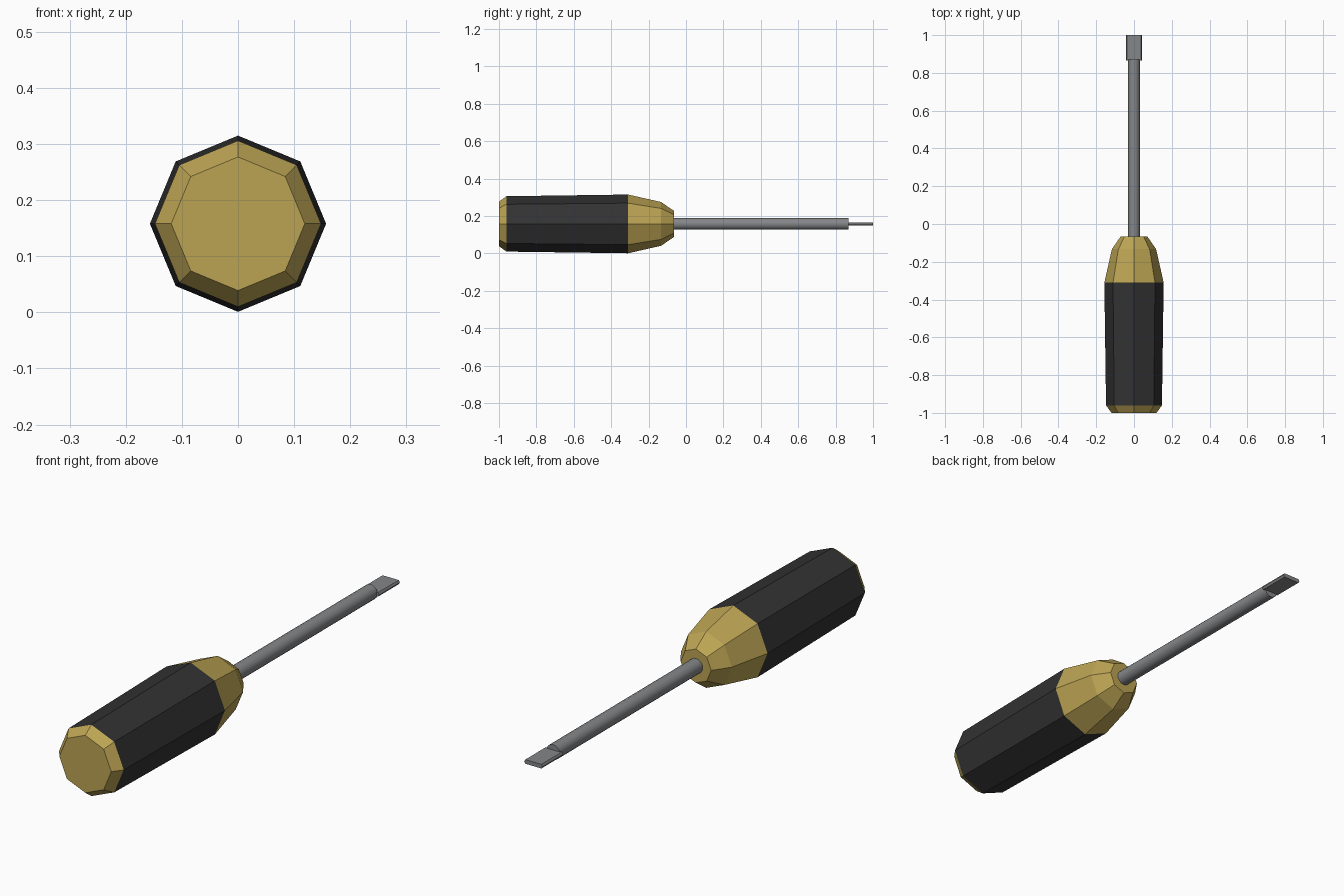
import bpy, bmesh, math

if "Cube" in bpy.data.objects:
    bpy.data.objects.remove(bpy.data.objects["Cube"])

ZC = 0.158  # height of the tool axis


def material(name, rgb):
    m = bpy.data.materials.new(name)
    m.diffuse_color = (*rgb, 1.0)
    m.use_nodes = True
    m.node_tree.nodes["Principled BSDF"].inputs["Base Color"].default_value = m.diffuse_color
    return m


GOLD = material("gold plastic", (0.50, 0.37, 0.088))
BLACK = material("black rubber", (0.032, 0.032, 0.033))
STEEL = material("grey steel", (0.235, 0.24, 0.25))


def loft(name, rings, mats, rule=None):
    """Skin a list of equal-length point rings and cap both ends."""
    bm = bmesh.new()
    loops = [[bm.verts.new(p) for p in ring] for ring in rings]
    n = len(loops[0])
    for a, b in zip(loops, loops[1:]):
        for i in range(n):
            j = (i + 1) % n
            bm.faces.new((a[i], a[j], b[j], b[i]))
    bm.faces.new(loops[0])
    bm.faces.new(loops[-1])
    bmesh.ops.recalc_face_normals(bm, faces=bm.faces)
    if rule:
        for f in bm.faces:
            f.material_index = rule(f.calc_center_median())
    mesh = bpy.data.meshes.new(name)
    bm.to_mesh(mesh)
    bm.free()
    for m in mats:
        mesh.materials.append(m)
    ob = bpy.data.objects.new(name, mesh)
    bpy.context.collection.objects.link(ob)
    return ob


def circle(y, r, sides):
    return [(r * math.cos(2 * math.pi * i / sides), y,
             ZC + r * math.sin(2 * math.pi * i / sides)) for i in range(sides)]


# Octagonal handle: gold butt cap, black grip, gold tapered nose
profile = [(-1.0, 0.119), (-0.96, 0.148), (-0.31, 0.157), (-0.133, 0.117), (-0.065, 0.07)]
loft("handle", [circle(y, r, 8) for y, r in profile], [GOLD, BLACK],
     lambda c: 1 if -0.95 < c.y < -0.32 else 0)

# Round steel shaft
shaft = loft("shaft", [circle(-0.1, 0.031, 20), circle(0.87, 0.031, 20)], [STEEL])
bpy.context.view_layer.objects.active = shaft
shaft.select_set(True)
bpy.ops.object.shade_smooth_by_angle(angle=math.radians(30))

# Flat blade tip with slightly bevelled sides
section = [(0.042, 0), (0.037, 0.0085), (-0.037, 0.0085),
           (-0.042, 0), (-0.037, -0.0085), (0.037, -0.0085)]
loft("blade_tip", [[(x, y, ZC + z) for x, z in section] for y in (0.865, 1.0)], [STEEL])
